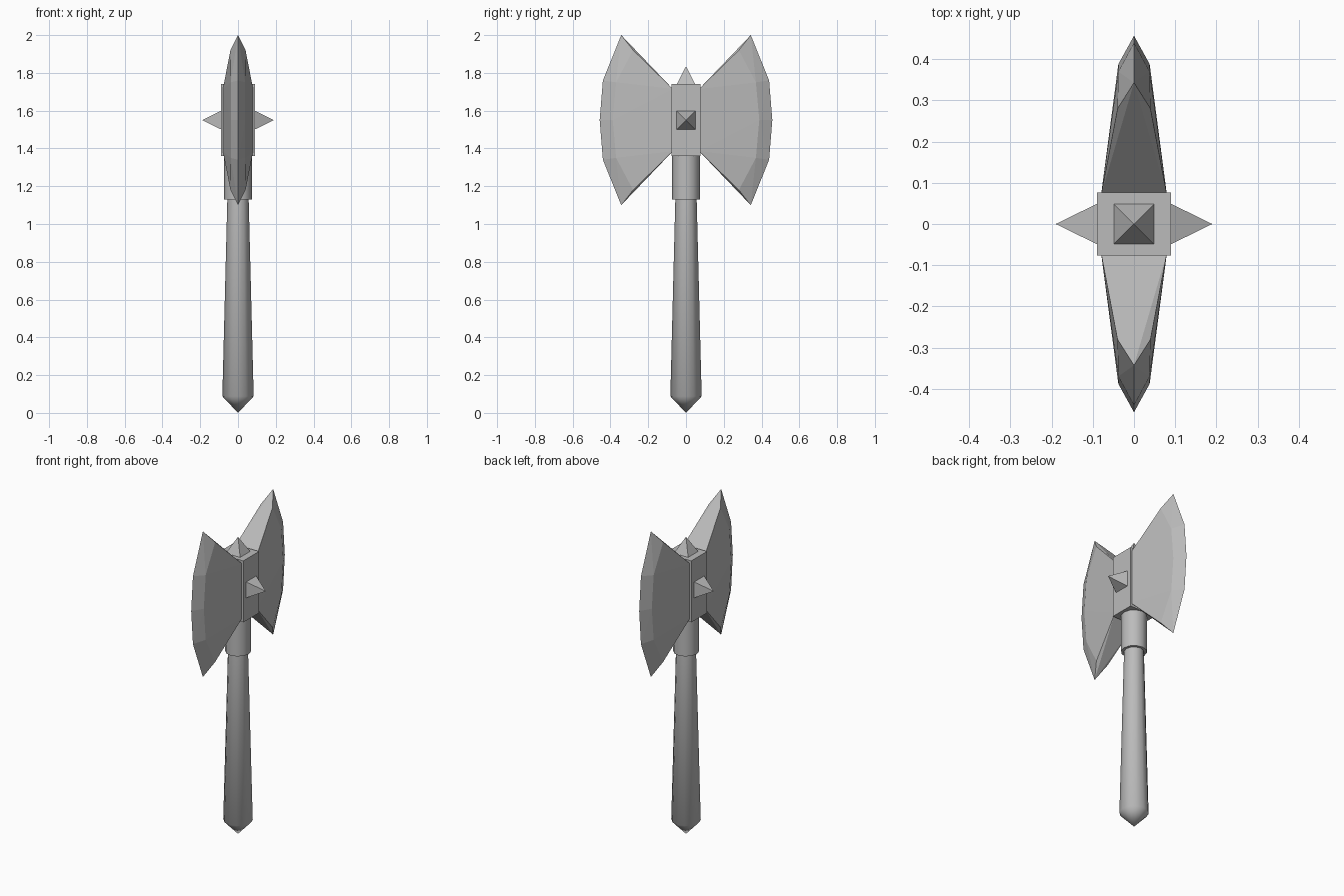
import bpy, bmesh, math
from mathutils import Matrix, Vector

cube = bpy.data.objects.get("Cube")
if cube:
    bpy.data.objects.remove(cube, do_unlink=True)

steel = bpy.data.materials.new("grey_steel")
steel.use_nodes = True
GREY = (0.5, 0.5, 0.5, 1)
steel.diffuse_color = GREY
steel.node_tree.nodes["Principled BSDF"].inputs["Base Color"].default_value = GREY


def finish(name, bm, smooth=False):
    bmesh.ops.recalc_face_normals(bm, faces=bm.faces)
    mesh = bpy.data.meshes.new(name)
    bm.to_mesh(mesh)
    bm.free()
    mesh.materials.append(steel)
    obj = bpy.data.objects.new(name, mesh)
    bpy.context.collection.objects.link(obj)
    if smooth:
        bpy.ops.object.select_all(action='DESELECT')
        obj.select_set(True)
        bpy.context.view_layer.objects.active = obj
        bpy.ops.object.shade_smooth_by_angle(angle=math.radians(60))
    return obj


def lathe(name, profile, sides=12):
    """Closed turned part from (radius, height) points, ending on the axis."""
    bm = bmesh.new()
    verts = [bm.verts.new((r, 0, z)) for r, z in profile]
    edges = [bm.edges.new(pair) for pair in zip(verts, verts[1:])]
    bmesh.ops.spin(bm, geom=verts + edges, cent=(0, 0, 0), axis=(0, 0, 1),
                   angle=math.tau, steps=sides)
    bmesh.ops.remove_doubles(bm, verts=bm.verts, dist=0.0005)
    return finish(name, bm, smooth=True)


def spike(name, base, direction, length, half=0.049):
    """Square pyramid standing on base and pointing along direction."""
    bm = bmesh.new()
    turn = Vector((0, 0, 1)).rotation_difference(Vector(direction)).to_matrix().to_4x4()
    place = (Matrix.Translation(base) @ turn @ Matrix.Translation((0, 0, length / 2))
             @ Matrix.Rotation(math.pi / 4, 4, 'Z'))
    bmesh.ops.create_cone(bm, cap_ends=True, segments=4, radius1=half * math.sqrt(2),
                          radius2=0, depth=length, matrix=place)
    return finish(name, bm)


MID = 1.55  # height of the head's centre


def blade(name, side):
    """Faceted blade: the hull of a thick root, a bevel line and a sharp edge."""
    # (half thickness, distance from axis, height above the head's centre)
    outline = [(0.08, 0.07, 0.165),
               (0.04, 0.28, 0.37), (0.038, 0.37, 0.2), (0.038, 0.388, 0),
               (0, 0.343, 0.45), (0, 0.44, 0.21), (0, 0.457, 0)]
    points = {(sx * x, side * y, MID + sz * z)
              for x, y, z in outline for sx in (-1, 1) for sz in (-1, 1)}
    bm = bmesh.new()
    for p in sorted(points):
        bm.verts.new(p)
    bmesh.ops.convex_hull(bm, input=bm.verts)
    bmesh.ops.dissolve_limit(bm, angle_limit=0.01, verts=bm.verts, edges=bm.edges)
    return finish(name, bm)


# Turned shaft with pointed pommel, and the collar under the head
lathe("handle", [(0, 0), (0.083, 0.088), (0.056, 1.15), (0, 1.15)])
lathe("collar", [(0, 1.13), (0.073, 1.13), (0.073, 1.37), (0, 1.37)])

# Head block
bm = bmesh.new()
bmesh.ops.create_cube(bm, size=1, matrix=Matrix.Translation((0, 0, MID))
                      @ Matrix.Diagonal((0.18, 0.154, 0.38, 1)))
finish("head_block", bm)

# Twin blades
blade("front_blade", -1)
blade("back_blade", 1)

# Spikes on the top and both flanks
spike("top_spike", (0, 0, 1.74), (0, 0, 1), 0.095)
for label, s in (("left", 1), ("right", -1)):
    spike(label + "_spike", (s * 0.09, 0, MID), (s, 0, 0), 0.1)
